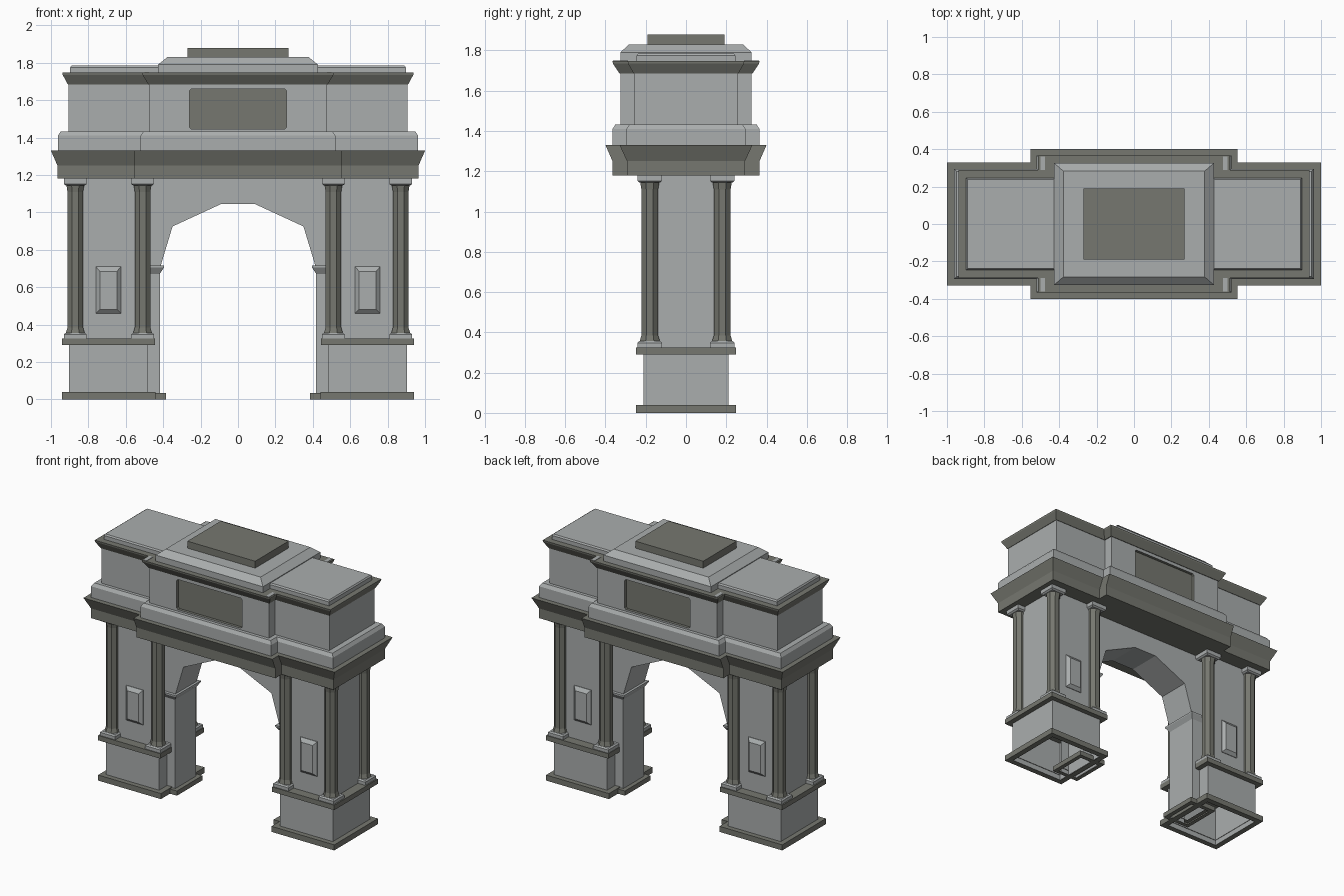
import bpy, bmesh, math
from mathutils import Matrix

if "Cube" in bpy.data.objects:
    bpy.data.objects.remove(bpy.data.objects["Cube"])


def material(name, rgb):
    m = bpy.data.materials.new(name)
    m.diffuse_color = (*rgb, 1)
    m.use_nodes = True
    m.node_tree.nodes["Principled BSDF"].inputs["Base Color"].default_value = m.diffuse_color
    return m


LIGHT = material("light stone", (0.40, 0.42, 0.42))
DARK = material("dark stone", (0.18, 0.185, 0.16))


def finish(name, bm, mat):
    bmesh.ops.recalc_face_normals(bm, faces=bm.faces[:])
    me = bpy.data.meshes.new(name)
    bm.to_mesh(me)
    bm.free()
    me.materials.append(mat)
    ob = bpy.data.objects.new(name, me)
    bpy.context.collection.objects.link(ob)
    return ob


def loft(name, rings, mat, bottom=True, top=True):
    """Skin a stack of equal-length point rings."""
    bm = bmesh.new()
    vs = [[bm.verts.new(p) for p in r] for r in rings]
    n = len(vs[0])
    for a, b in zip(vs, vs[1:]):
        for i in range(n):
            j = (i + 1) % n
            bm.faces.new((a[i], a[j], b[j], b[i]))
    if bottom:
        bm.faces.new(vs[0])
    if top:
        bm.faces.new(vs[-1])
    return finish(name, bm, mat)


def rect(x0, x1, y, z):
    return [(x0, -y, z), (x1, -y, z), (x1, y, z), (x0, y, z)]


def block(name, x0, x1, y, z0, z1, mat, **kw):
    return loft(name, [rect(x0, x1, y, z0), rect(x0, x1, y, z1)], mat, **kw)


def hollow_trim(name, x0, x1, y, z0, z1, wall, mat):
    """Rectangular band, open through the middle."""
    i = (x0 + wall, x1 - wall, y - wall)
    o = (x0, x1, y)
    rings = [rect(*i, z0), rect(*o, z0), rect(*o, z1), rect(*i, z1)]
    return loft(name, rings, mat, bottom=False, top=False)


def cross(z, wx, wy, cx, cy):
    """Plan with narrow wings and a deeper centre."""
    q = [(cx, cy), (cx, wy), (wx, wy)]
    pts = [(x, -y) for x, y in q] + [(x, y) for x, y in reversed(q)]
    pts += [(-x, y) for x, y in q] + [(-x, -y) for x, y in reversed(q)]
    return [(x, y, z) for x, y in pts]


def tier(name, levels, mat):
    return loft(name, [cross(*l) for l in levels], mat)


# Entablature, attic and roof
tier("lower_cornice", [(1.18, .965, .293, .553, .365), (1.25, .965, .293, .553, .365),
                       (1.33, 1.0, .33, .553, .40)], DARK)
tier("attic_base", [(1.33, .963, .295, .52, .365), (1.41, .963, .295, .52, .365),
                    (1.433, .948, .28, .505, .35)], LIGHT)
attic = tier("attic", [(1.43, .907, .257, .475, .326), (1.70, .907, .257, .475, .326)], LIGHT)
tier("upper_cornice", [(1.685, .91, .26, .48, .33), (1.735, .937, .288, .51, .363),
                       (1.747, .938, .29, .512, .365)], DARK)
loft("wing_roof", [rect(-.897, .897, .245, 1.745), rect(-.897, .897, .245, 1.775),
                   rect(-.89, .89, .238, 1.785)], LIGHT)
loft("centre_roof", [rect(-.427, .427, .326, 1.745), rect(-.427, .427, .326, 1.79),
                     rect(-.378, .378, .283, 1.83)], LIGHT)
block("top_slab", -.27, .27, .19, 1.83, 1.88, DARK)

# Small light corner pieces beside the centre of the upper cornice
for sx in (-1, 1):
    for sy in (-1, 1):
        ob = block("cornice_corner", -.013, .013, .037, 1.74, 1.75, LIGHT)
        ob.location = (sx * .488, sy * .325, 0)

# Recessed dark panels on both attic faces
attic.data.materials.append(DARK)
for sy in (-1, 1):
    bm = bmesh.new()
    bmesh.ops.create_cube(bm, size=1, matrix=Matrix.Translation((0, sy * .356, 1.553))
                          @ Matrix.Diagonal((.52, .1, .216, 1)))
    edges = [e for e in bm.edges if abs(e.verts[0].co.y - e.verts[1].co.y) > .05]
    bmesh.ops.bevel(bm, geom=edges, offset=.01, segments=1, affect='EDGES')
    for f in bm.faces:
        f.material_index = 1
    cutter = finish("panel_cutter", bm, LIGHT)
    cutter.data.materials.append(DARK)
    cutter.hide_render = True
    mod = attic.modifiers.new("panel", 'BOOLEAN')
    mod.operation, mod.solver, mod.object = 'DIFFERENCE', 'EXACT', cutter
    bpy.context.view_layer.update()
    baked = bpy.data.meshes.new_from_object(
        attic.evaluated_get(bpy.context.evaluated_depsgraph_get()))
    attic.modifiers.clear()
    attic.data = baked
    bpy.data.objects.remove(cutter)

# Arch wall: half outline mirrored, extruded through the depth
half = [(.55, 0), (.418, 0), (.418, .70), (.35, .925), (.09, 1.045)]
inner = half + [(-x, z) for x, z in reversed(half)]
outer = [(x, 1.19 if abs(x) < .55 else z) for x, z in inner]
outer[1] = (.55, 0.1)
outer[-2] = (-.55, 0.1)
outer[2], outer[-3] = (.55, .70), (-.55, .70)
outer[3], outer[-4] = (.55, 1.19), (-.55, 1.19)
bm = bmesh.new()
D = .12
for k in range(1, len(inner) - 2):
    a, b = inner[k], inner[k + 1]
    c, d = outer[k + 1], outer[k]
    if k == 1:
        d = (.55, 0)
    if k == len(inner) - 3:
        c = (-.55, 0)
    for y in (-D, D):
        bm.faces.new([bm.verts.new((x, y, z)) for x, z in (a, b, c, d)])
    bm.faces.new([bm.verts.new(p) for p in ((a[0], -D, a[1]), (b[0], -D, b[1]),
                                            (b[0], D, b[1]), (a[0], D, a[1]))])
bmesh.ops.remove_doubles(bm, verts=bm.verts[:], dist=1e-4)
finish("arch_wall", bm, LIGHT)


def span(s, a, b):
    return (a, b) if s > 0 else (-b, -a)


def column(x, y):
    prof = [(.35, .056), (.385, .045), (1.11, .045), (1.15, .052)]
    rings = []
    for z, r in prof:
        rings.append([(x + r * math.cos(math.radians(22.5 + 45 * i)),
                       y + r * math.sin(math.radians(22.5 + 45 * i)), z) for i in range(8)])
    loft("column_shaft", rings, DARK)

    def sq(h, z):
        return [(x - h, y - h, z), (x + h, y - h, z), (x + h, y + h, z), (x - h, y + h, z)]
    loft("column_plinth", [sq(.061, .325), sq(.061, .348), sq(.052, .356)], LIGHT)
    loft("column_capital", [sq(.05, 1.143), sq(.061, 1.152), sq(.061, 1.181)], LIGHT)


# The two piers
for s in (-1, 1):
    hollow_trim("pier_base_trim", *span(s, .44, .94), .248, 0, .04, .04, DARK)
    hollow_trim("arch_base_trim", *span(s, .385, .60), .145, 0, .034, .03, DARK)
    block("pedestal", *span(s, .482, .903), .212, .0, .30, LIGHT, bottom=False)
    block("pedestal_cornice", *span(s, .445, .94), .248, .29, .325, DARK)
    block("pier_body", *span(s, .51, .872), .182, .32, 1.19, LIGHT, bottom=False)
    # Flared impost where the arch springs
    loft("impost", [rect(*span(s, .418, .55), .12, .672), rect(*span(s, .396, .55), .142, .705),
                    rect(*span(s, .396, .55), .142, .715)], LIGHT)
    for sy in (-1, 1):
        for cx in (.51, .87):
            column(s * cx, sy * .18)
        # Raised bevelled plaque on the pier face
        rings = []
        for w, z0, z1, y in ((.067, .46, .71, .18), (.067, .46, .71, .186), (.046, .482, .685, .206)):
            rings.append([(s * .693 + dx, sy * y, z)
                          for dx, z in ((-w, z0), (w, z0), (w, z1), (-w, z1))])
        loft("pier_plaque", rings, LIGHT, bottom=False)
